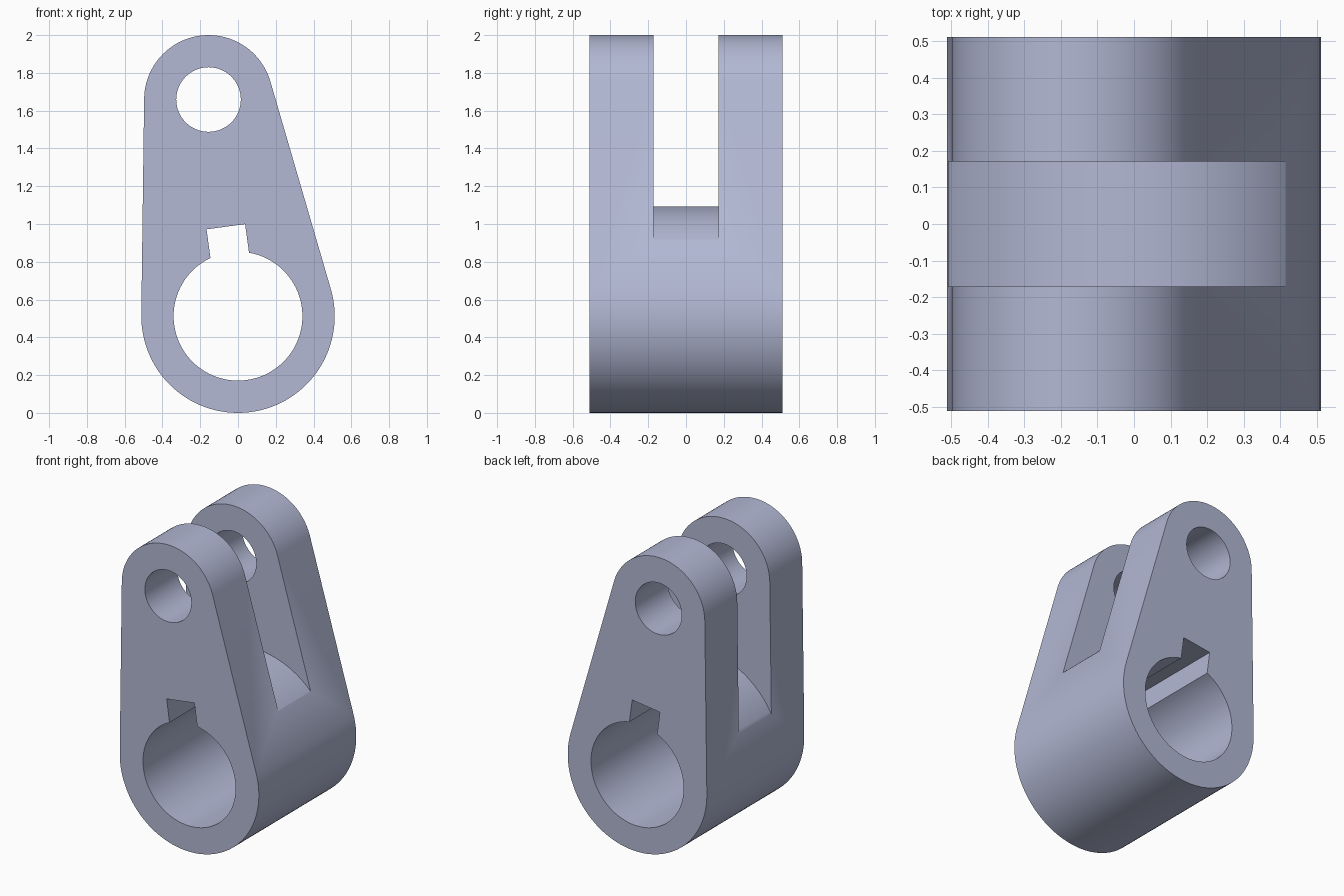
import bpy, bmesh, math
from mathutils import Vector

cube = bpy.data.objects.get("Cube")
if cube:
    bpy.data.objects.remove(cube, do_unlink=True)

# Main dimensions in the x-z plane
BORE = Vector((0.0, 0.512))        # centre of the large bore
PIN = Vector((-0.156, 1.659))      # centre of the pin hole
R_BASE, R_EYE = 0.512, 0.341       # outer radii
R_BORE, R_PIN = 0.341, 0.171       # hole radii
R_SLOT, SLOT_HALF = 0.58, 0.171    # curved slot floor, half slot width
HALF_DEPTH = 0.512

steel = bpy.data.materials.new("blue grey metal")
steel.use_nodes = True
COLOUR = (0.445, 0.479, 0.658, 1.0)
steel.diffuse_color = COLOUR
steel.node_tree.nodes["Principled BSDF"].inputs["Base Color"].default_value = COLOUR


def arc(centre, radius, start, end, steps):
    """Points along an arc, angles in radians."""
    return [centre + radius * Vector((math.cos(a), math.sin(a)))
            for a in (start + (end - start) * i / steps for i in range(steps + 1))]


def prism(name, points, half):
    """Extrude an x-z profile from -half to +half along y."""
    bm = bmesh.new()
    face = bm.faces.new([bm.verts.new((p.x, -half, p.y)) for p in points])
    new = bmesh.ops.extrude_face_region(bm, geom=[face])["geom"]
    bmesh.ops.translate(bm, vec=(0, 2 * half, 0),
                        verts=[v for v in new if isinstance(v, bmesh.types.BMVert)])
    bmesh.ops.recalc_face_normals(bm, faces=bm.faces)
    mesh = bpy.data.meshes.new(name)
    bm.to_mesh(mesh)
    bm.free()
    mesh.materials.append(steel)
    obj = bpy.data.objects.new(name, mesh)
    bpy.context.collection.objects.link(obj)
    return obj


# Body: two circles joined by their outer tangents
axis = PIN - BORE
lean = math.atan2(axis.y, axis.x)
spread = math.acos((R_BASE - R_EYE) / axis.length)
outline = (arc(PIN, R_EYE, lean - spread, lean + spread, 48)
           + arc(BORE, R_BASE, lean + spread, lean - spread + math.tau, 64))
body = prism("clevis_body", outline, HALF_DEPTH)

# Large bore with a keyway pointing at the pin hole, as one profile
KEY_HALF, KEY_TOP = 0.103, 0.478
key = math.asin(KEY_HALF / R_BORE)
along = axis.normalized()
across = Vector((along.y, -along.x))
bore = arc(BORE, R_BORE, lean + key, lean - key + math.tau, 96)
bore += [BORE + along * KEY_TOP + across * KEY_HALF,
         BORE + along * KEY_TOP - across * KEY_HALF]

# Slot between the two cheeks, with a floor concentric to the bore
slot = arc(BORE, R_SLOT, math.radians(25), math.radians(165), 72)
slot += [Vector((slot[-1].x, 2.2)), Vector((slot[0].x, 2.2))]

cutters = [
    prism("bore_cutter", bore, 0.7),
    prism("pin_cutter", arc(PIN, R_PIN, 0, math.tau, 64)[:-1], 0.7),
    prism("slot_cutter", slot, SLOT_HALF),
]

# Cut the body, then drop the helpers
bpy.ops.object.select_all(action='DESELECT')
body.select_set(True)
bpy.context.view_layer.objects.active = body
for cutter in cutters:
    cutter.hide_render = True
    mod = body.modifiers.new(cutter.name, 'BOOLEAN')
    mod.operation = 'DIFFERENCE'
    mod.solver = 'EXACT'
    mod.object = cutter
    bpy.ops.object.modifier_apply(modifier=mod.name)
    bpy.data.objects.remove(cutter, do_unlink=True)

bpy.ops.object.shade_smooth_by_angle(angle=math.radians(30))
